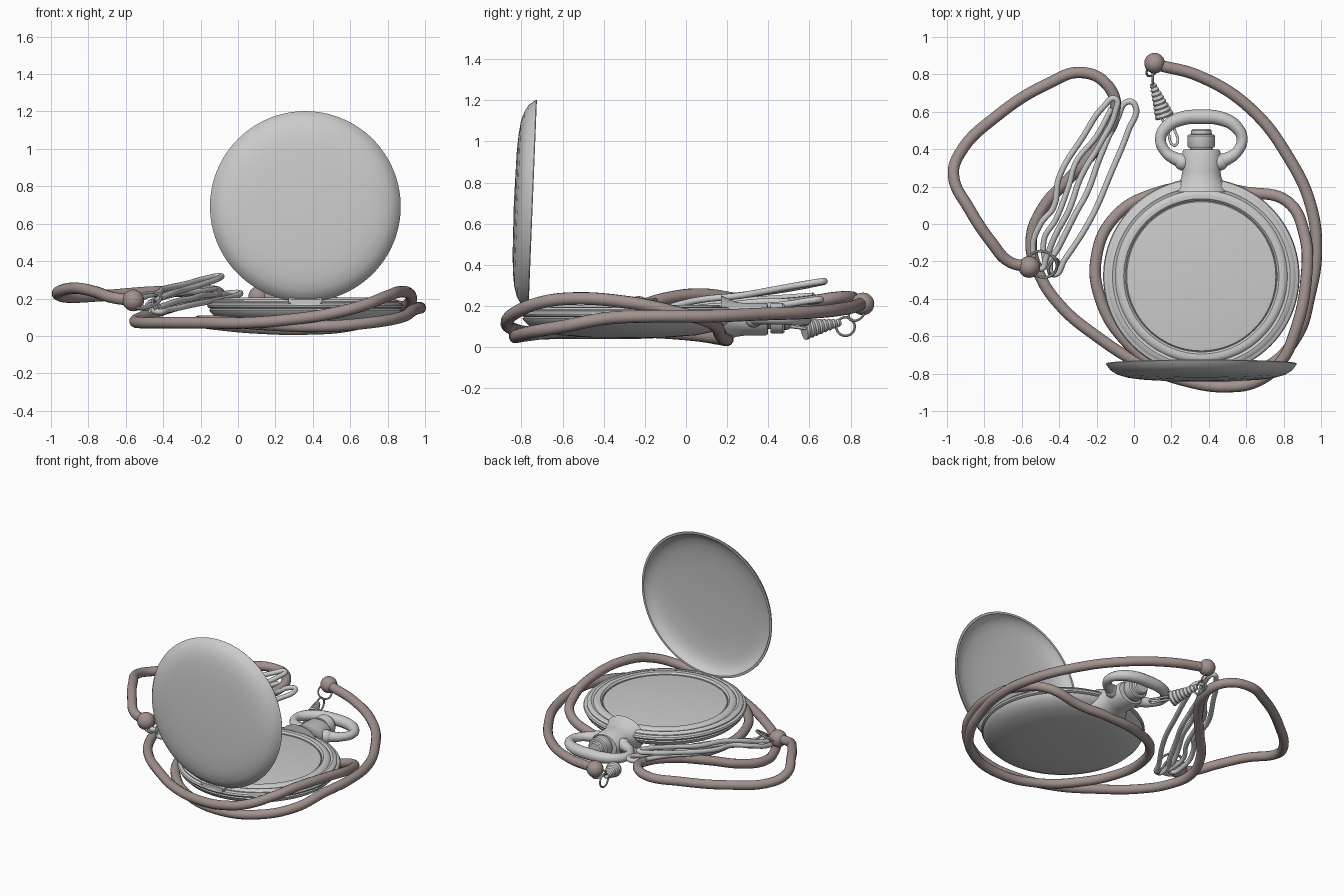
import bpy, math
from mathutils import Vector

if "Cube" in bpy.data.objects:
    bpy.data.objects.remove(bpy.data.objects["Cube"])

CX, CY = 0.36, -0.28


def smooth(ob, angle=35):
    bpy.ops.object.select_all(action='DESELECT')
    ob.select_set(True)
    bpy.context.view_layer.objects.active = ob
    bpy.ops.object.shade_smooth_by_angle(angle=math.radians(angle))


def lathe(name, profile, loc=(0, 0, 0), rot=(0, 0, 0), n=96, axis=None):
    """Revolve (radius, height) points around local z."""
    verts, rows, faces = [], [], []
    for r, h in profile:
        if r < 1e-6:
            rows.append([len(verts)] * n)
            verts.append((0, 0, h))
        else:
            rows.append(list(range(len(verts), len(verts) + n)))
            verts += [(r * math.cos(2 * math.pi * i / n), r * math.sin(2 * math.pi * i / n), h) for i in range(n)]
    for a, b in zip(rows, rows[1:]):
        for i in range(n):
            j = (i + 1) % n
            f = list(dict.fromkeys((a[i], a[j], b[j], b[i])))
            if len(f) > 2:
                faces.append(f)
    me = bpy.data.meshes.new(name)
    me.from_pydata(verts, [], faces)
    ob = bpy.data.objects.new(name, me)
    bpy.context.collection.objects.link(ob)
    ob.location, ob.rotation_euler = loc, rot
    if axis:
        ob.rotation_euler = Vector(axis).to_track_quat('Z', 'Y').to_euler()
    smooth(ob)
    return ob


def tube(name, pts, radius, cyclic=False, res=8, scales=None, mat=None):
    """Round tube through the given points."""
    cu = bpy.data.curves.new(name, 'CURVE')
    cu.dimensions, cu.bevel_depth, cu.bevel_resolution = '3D', radius, 4
    cu.resolution_u, cu.use_fill_caps = res, True
    sp = cu.splines.new('BEZIER')
    sp.bezier_points.add(len(pts) - 1)
    for i, p in enumerate(pts):
        b = sp.bezier_points[i]
        b.co = p
        b.handle_left_type = b.handle_right_type = 'AUTO'
        b.radius = scales[i] if scales else 1
    sp.use_cyclic_u = cyclic
    ob = bpy.data.objects.new(name, cu)
    bpy.context.collection.objects.link(ob)
    bpy.ops.object.select_all(action='DESELECT')
    ob.select_set(True)
    bpy.context.view_layer.objects.active = ob
    bpy.ops.object.convert(target='MESH')
    ob = bpy.context.object
    if mat:
        ob.data.materials.append(mat)
    smooth(ob, 50)
    return ob


def ring(name, loc, R, r, rot):
    bpy.ops.mesh.primitive_torus_add(major_radius=R, minor_radius=r, major_segments=32,
                                     minor_segments=8, location=loc, rotation=rot)
    ob = bpy.context.object
    ob.name = name
    smooth(ob)


def ball(name, loc, r, mat=None):
    bpy.ops.mesh.primitive_uv_sphere_add(radius=r, segments=24, ring_count=14, location=loc)
    ob = bpy.context.object
    ob.name = name
    if mat:
        ob.data.materials.append(mat)
    smooth(ob, 60)


def box(name, loc, size):
    bpy.ops.mesh.primitive_cube_add(size=1, location=loc)
    ob = bpy.context.object
    ob.name, ob.scale = name, size


brown = bpy.data.materials.new("brown_cord")
brown.diffuse_color = (0.36, 0.29, 0.27, 1)
brown.use_nodes = True
brown.node_tree.nodes["Principled BSDF"].inputs["Base Color"].default_value = brown.diffuse_color

# case: domed back, stepped rim rings
lathe("case", [(0, .045), (.2, .048), (.33, .058), (.43, .078), (.485, .105), (.51, .13),
               (.515, .14), (.505, .146), (.52, .152), (.525, .162), (.52, .172), (.503, .178),
               (.503, .184), (.495, .192), (.475, .196), (.463, .19), (.46, .19), (.452, .2),
               (.435, .205), (.415, .203), (.404, .192), (.404, .182), (0, .182)], (CX, CY, 0), n=128)
# glass over the dial
lathe("glass", [(.402, .182), (.398, .188), (.38, .191), (0, .194)], (CX, CY, 0), n=128)

# open lid, a hollow shell standing on the hinge
lathe("lid", [(0, .092), (.25, .088), (.34, .082), (.4, .074), (.45, .059), (.485, .038), (.503, .014),
              (.51, .004), (.508, 0), (.494, 0), (.492, .006), (.475, .03), (.44, .05), (.39, .062),
              (.33, .070), (.25, .076), (0, .08)],
      (CX, -.745, .692), (math.radians(87.7), 0, 0), n=128)
# hinge and catch
lathe("hinge", [(0, -.09), (.016, -.09), (.016, .09), (0, .09)], (CX, -.782, .187), axis=(1, 0, 0), n=20)
box("hinge_plate", (CX, -.775, .18), (.16, .05, .03))
box("catch", (CX, .2, .19), (.05, .03, .025))

# neck and winding crown
lathe("neck", [(0, .17), (.15, .17), (.125, .21), (.108, .245), (.102, .28), (.102, .385), (.094, .397),
               (.06, .4), (.06, .42), (0, .42)], (CX, 0, .135), axis=(0, 1, 0), n=40).scale = (1, .78, 1)
lathe("crown", [(0, .41), (.07, .41), (.074, .418), (.074, .47), (.068, .478), (.056, .48), (.055, .5),
                (.047, .507), (0, .508)], (CX, 0, .14), axis=(0, 1, 0), n=40)

# bow around the crown, with pivot balls
half = [(.1, .335), (.14, .35), (.19, .385), (.218, .455), (.185, .52), (.11, .562)]
bow = [(-x, y) for x, y in half] + [(0, .573)] + half[::-1]
sc = [1.15, 1, .85, .85, 1, 1.1]
tube("bow", [(CX + x, y, .14) for x, y in bow], .034, scales=sc + [1.15] + sc[::-1])
for s in (-1, 1):
    ball("bow_pivot", (CX + s * .1, .33, .14), .044)

# cord: winds twice around the case, then loops out on the left
path = [(.13, .85, .21), (.35, .79, .19), (.62, .62, .17), (.83, .35, .16), (.945, .1, .15),
        (.975, -.15, .15), (.94, -.38, .14), (.87, -.6, .10), (.7, -.77, .07), (.42, -.83, .05),
        (.15, -.77, .06), (-.05, -.62, .075), (-.18, -.4, .08), (-.2, -.17, .075), (-.1, .04, .06),
        (.1, .16, .042), (.36, .2, .036), (.6, .17, .055), (.82, .12, .12), (.91, -.05, .17),
        (.92, -.3, .22), (.86, -.58, .235), (.79, -.73, .21), (.66, -.84, .16), (.5, -.87, .12),
        (.3, -.845, .09), (.05, -.755, .07), (-.2, -.6, .07), (-.4, -.43, .07), (-.51, -.26, .07),
        (-.55, -.09, .08), (-.49, .08, .11), (-.34, .25, .16), (-.19, .42, .2), (-.1, .6, .22),
        (-.14, .74, .24), (-.28, .81, .24), (-.46, .75, .235), (-.73, .58, .215), (-.93, .38, .21),
        (-.965, .26, .23), (-.88, .08, .255), (-.76, -.1, .235), (-.67, -.2, .205), (-.56, -.23, .19)]
tube("cord", path, .031, mat=brown)
ball("cord_end_right", (.11, .86, .21), .055, brown)
ball("cord_end_left", (-.56, -.23, .19), .058, brown)

# clasp hanging from the right cord end
ring("clasp_ring", (.1, .83, .165), .045, .006, (.5, .9, 0))
ring("clasp_link", (.1, .775, .1), .045, .006, (0, math.pi / 2, 0))
prof = [(0, 0), (.014, 0)]
for i in range(8):
    r, h = .016 + .0045 * i, .024 * i
    prof += [(r, h + .003), (r + .004, h + .012), (r, h + .021)]
prof += [(.052, .19), (0, .19)]
lathe("clasp_cone", prof, (.1, .75, .12), axis=(.065, -.18, -.035), n=24)
tube("clasp_hook", [(.14, .58, .09), (.18, .5, .1), (.215, .42, .11), (.23, .43, .11), (.215, .51, .1),
                    (.19, .58, .09)], .007)

# wire loops lying over the left cord loop
tube("wire_loop_upper", [(-.5, -.24, .15), (-.54, -.13, .17), (-.5, 0, .21), (-.43, .09, .23), (-.4, .25, .25),
                         (-.27, .47, .28), (-.16, .63, .31), (-.1, .67, .32), (-.1, .6, .31), (-.18, .43, .28),
                         (-.28, .26, .25), (-.35, .07, .23), (-.42, -.06, .2), (-.47, -.18, .16)],
     .016, cyclic=True)
tube("wire_loop_lower", [(-.43, -.27, .13), (-.37, -.19, .14), (-.23, .03, .17), (-.12, .28, .19), (-.03, .5, .21),
                         (.008, .63, .23), (-.03, .655, .23), (-.09, .56, .22), (-.18, .36, .22), (-.25, .17, .2),
                         (-.31, .06, .19), (-.4, -.12, .16), (-.45, -.22, .14)],
     .016, cyclic=True)
tube("wire_strand", [(-.47, -.24, .14), (-.48, -.08, .17), (-.42, .02, .2), (-.35, .2, .22), (-.31, .33, .23),
                     (-.2, .47, .24), (-.12, .62, .25)], .015)
# ring joining the wires to the left cord end
ring("joining_ring", (-.49, -.215, .19), .08, .008, (.5, -.25, 0))
ring("small_ring", (-.43, -.23, .15), .045, .008, (.3, 1.0, 0))
